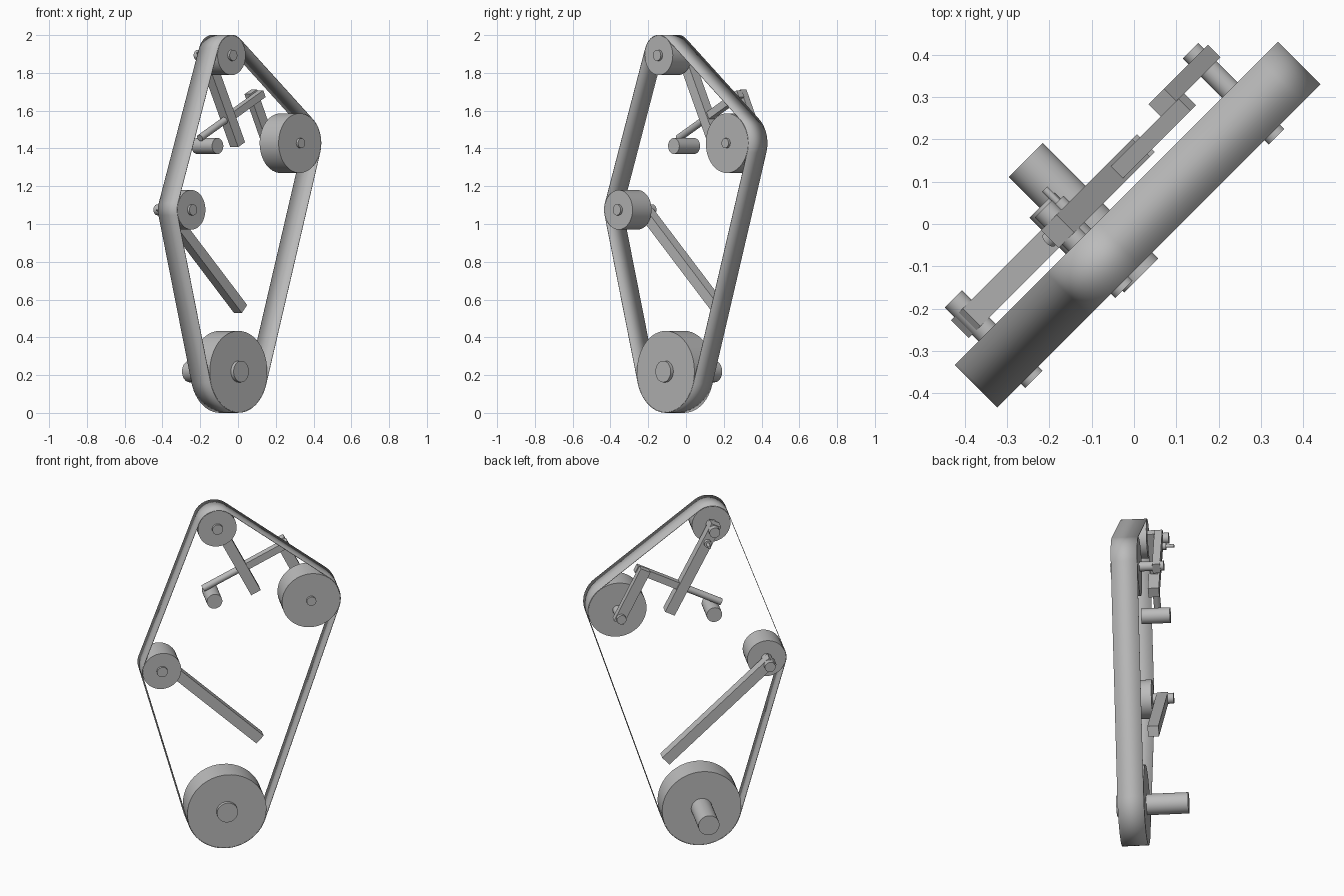
import bpy, math
from mathutils import Matrix, Vector

cube = bpy.data.objects.get("Cube")
if cube:
    bpy.data.objects.remove(cube, do_unlink=True)

grey = bpy.data.materials.new("plain grey")
grey.use_nodes = True
grey.diffuse_color = (0.5, 0.5, 0.5, 1)
grey.node_tree.nodes["Principled BSDF"].inputs["Base Color"].default_value = (0.5, 0.5, 0.5, 1)

# The drive lies in an upright plane turned 45 degrees:
# u runs along the plane, z is up, n is the outward axle direction.
U = Vector((1, 1, 0)).normalized()
N = Vector((1, -1, 0)).normalized()
Z = Vector((0, 0, 1))


def place(u, z, n):
    return U * u + Z * z + N * n


def finish(obj, name, smooth=False):
    obj.name = name
    obj.data.materials.append(grey)
    if smooth:
        bpy.ops.object.select_all(action="DESELECT")
        obj.select_set(True)
        bpy.context.view_layer.objects.active = obj
        bpy.ops.object.shade_smooth_by_angle(angle=math.radians(35))
    return obj


def rod(name, start, end, radius):
    axis = end - start
    bpy.ops.mesh.primitive_cylinder_add(vertices=48, radius=radius, depth=axis.length)
    obj = bpy.context.object
    turn = axis.to_track_quat("Z", "Y").to_matrix().to_4x4()
    obj.matrix_world = Matrix.Translation((start + end) / 2) @ turn
    return finish(obj, name, True)


def axle(name, u, z, radius, back, front):
    return rod(name, place(u, z, back), place(u, z, front), radius)


def bar(name, a, b, width, back, front):
    # Square-ended bar from a to b, both given as (u, z)
    start, end = place(*a, 0), place(*b, 0)
    along = (end - start).normalized()
    across = N.cross(along)
    bpy.ops.mesh.primitive_cube_add(size=1)
    obj = bpy.context.object
    frame = Matrix((along, across, N)).transposed().to_4x4()
    middle = (start + end) / 2 + N * (back + front) / 2
    size = Matrix.Diagonal(((end - start).length, width, front - back, 1))
    obj.matrix_world = Matrix.Translation(middle) @ frame @ size
    return finish(obj, name)


# Pulleys, listed clockwise: u, z, radius, shaft radius, shaft back, shaft front
BACK, FRONT = -0.064, 0.078
pulleys = {
    "drive": (-0.074, 0.219, 0.215, 0.057, -0.288, 0.098),
    "idler": (-0.427, 1.075, 0.105, 0.029, -0.177, 0.092),
    "top": (-0.126, 1.893, 0.105, 0.029, -0.177, 0.092),
    "side": (0.384, 1.428, 0.158, 0.026, -0.195, 0.092),
}
for name, (u, z, r, shaft, back, front) in pulleys.items():
    axle(name + "_pulley", u, z, r, BACK, FRONT)
    axle(name + "_shaft", u, z, shaft, back, front)

# Belt: outer tangents joined by arcs round each pulley
GAP = 0.002
rings = [(u, z, r + GAP) for u, z, r, *_ in pulleys.values()]


def tangent_angle(a, b):
    du, dz = b[0] - a[0], b[1] - a[1]
    return math.atan2(dz, du) + math.acos((a[2] - b[2]) / math.hypot(du, dz))


path = []
for i, (u, z, r) in enumerate(rings):
    before = tangent_angle(rings[i - 1], rings[i])
    after = tangent_angle(rings[i], rings[(i + 1) % len(rings)])
    sweep = (before - after) % math.tau
    steps = 24
    for k in range(steps + 1):
        t = before - sweep * k / steps
        path.append((u + r * math.cos(t), z + r * math.sin(t)))

count = len(path)
verts = [place(u, z, n) for n in (BACK, FRONT) for u, z in path]
faces = [(i, (i + 1) % count, (i + 1) % count + count, i + count) for i in range(count)]
mesh = bpy.data.meshes.new("belt")
mesh.from_pydata(verts, [], faces)
belt = bpy.data.objects.new("belt", mesh)
bpy.context.collection.objects.link(belt)
finish(belt, "belt", True)
thick = belt.modifiers.new("thickness", "SOLIDIFY")
thick.thickness = 0.003
thick.offset = 0

# Swing arms behind the pulleys
bar("idler_arm", (-0.447, 1.094), (0.135, 0.55), 0.058, -0.145, -0.086)
bar("top_arm", (-0.14, 1.921), (0.113, 1.42), 0.058, -0.145, -0.086)
bar("side_link", (0.397, 1.403), (0.25, 1.70), 0.058, -0.176, -0.134)

# Push rod: square body and round tip, resting on a peg
joint = (0.04, 1.561)
bar("push_rod_body", (0.293, 1.69), joint, 0.04, -0.135, -0.095)
rod("push_rod_tip", place(*joint, -0.115), place(-0.17, 1.455, -0.115), 0.019)
axle("stop_peg", -0.122, 1.413, 0.042, -0.185, -0.03)

# Small pin on the top arm
axle("pin_collar", -0.091, 1.823, 0.02, -0.165, -0.14)
axle("pin_tip", -0.091, 1.823, 0.009, -0.208, -0.16)
